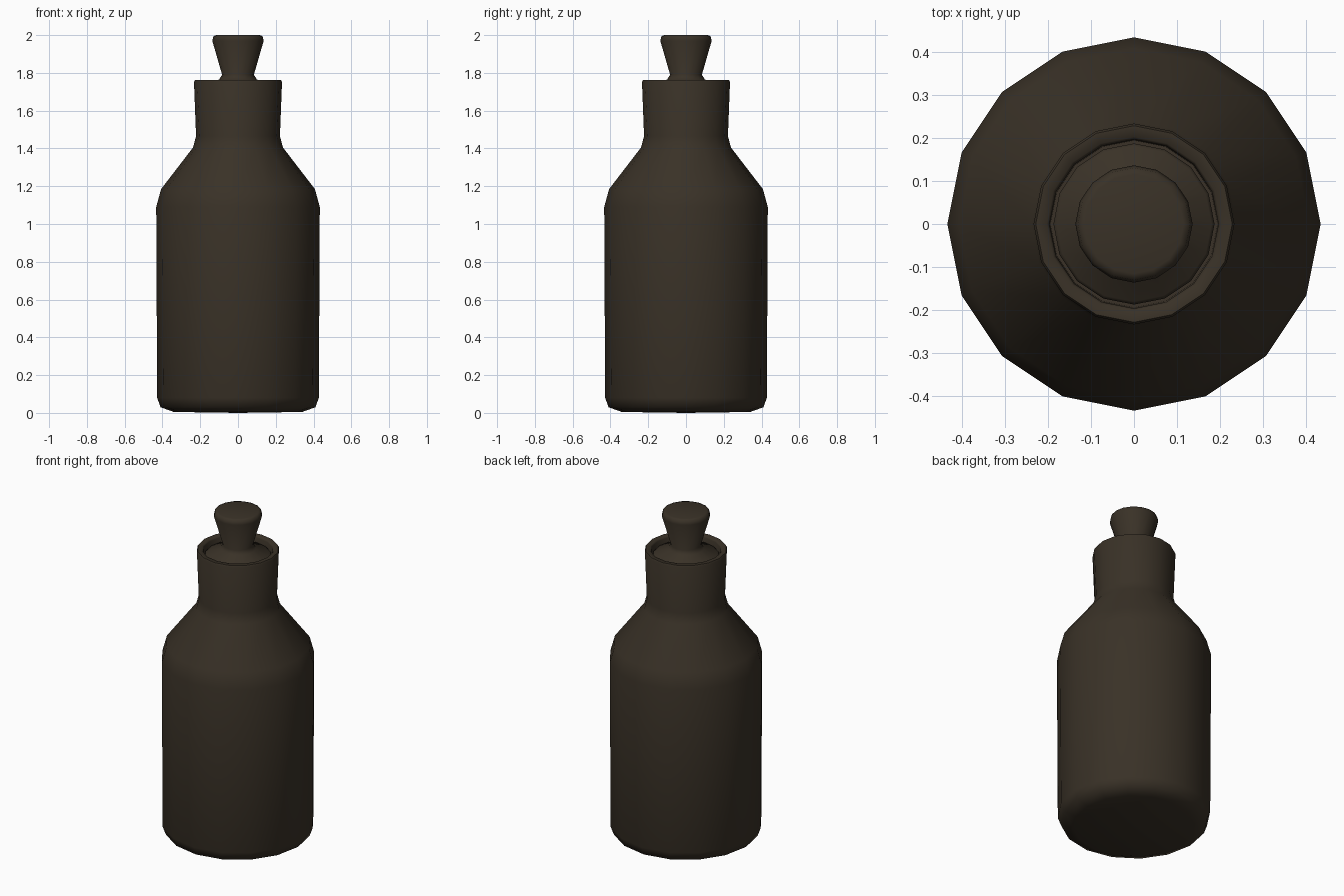
import bpy, bmesh, math

if "Cube" in bpy.data.objects:
    bpy.data.objects.remove(bpy.data.objects["Cube"])

SIDES = 16

mat = bpy.data.materials.new("dark brown glass")
mat.diffuse_color = (0.041, 0.031, 0.020, 1)
mat.use_nodes = True
mat.node_tree.nodes["Principled BSDF"].inputs["Base Color"].default_value = mat.diffuse_color


def lathe(name, profile, angle):
    """Spin an (r, z) profile round z; points with r = 0 become poles."""
    bm = bmesh.new()
    rings = []
    for r, z in profile:
        if r == 0:
            rings.append([bm.verts.new((0, 0, z))] * SIDES)
        else:
            rings.append([bm.verts.new((r * math.cos(2 * math.pi * i / SIDES),
                                        r * math.sin(2 * math.pi * i / SIDES), z))
                          for i in range(SIDES)])
    for a, b in zip(rings, rings[1:]):
        for i in range(SIDES):
            j = (i + 1) % SIDES
            bm.faces.new(list(dict.fromkeys((a[i], a[j], b[j], b[i]))))
    bmesh.ops.recalc_face_normals(bm, faces=bm.faces)
    mesh = bpy.data.meshes.new(name)
    bm.to_mesh(mesh)
    bm.free()
    mesh.materials.append(mat)
    obj = bpy.data.objects.new(name, mesh)
    bpy.context.collection.objects.link(obj)
    bpy.ops.object.select_all(action='DESELECT')
    obj.select_set(True)
    bpy.context.view_layer.objects.active = obj
    bpy.ops.object.shade_smooth_by_angle(angle=math.radians(angle))
    return obj


# Bottle body with shoulder, neck, rim and closed inner lip
lathe("bottle", [(0, 0), (0.34, 0.005), (0.41, 0.03), (0.428, 0.08), (0.433, 1.09),
                 (0.407, 1.185), (0.238, 1.405), (0.222, 1.465), (0.233, 1.752),
                 (0.228, 1.762), (0.202, 1.762), (0.196, 1.752), (0.194, 1.66),
                 (0, 1.66)], 60)

# Stopper: plug seated in the neck, narrow waist and flared knob
lathe("stopper", [(0, 1.67), (0.187, 1.67), (0.187, 1.725), (0.18, 1.732),
                  (0.10, 1.765), (0.084, 1.79), (0.136, 1.97), (0.13, 1.995),
                  (0.115, 2.0), (0, 2.0)], 60)
